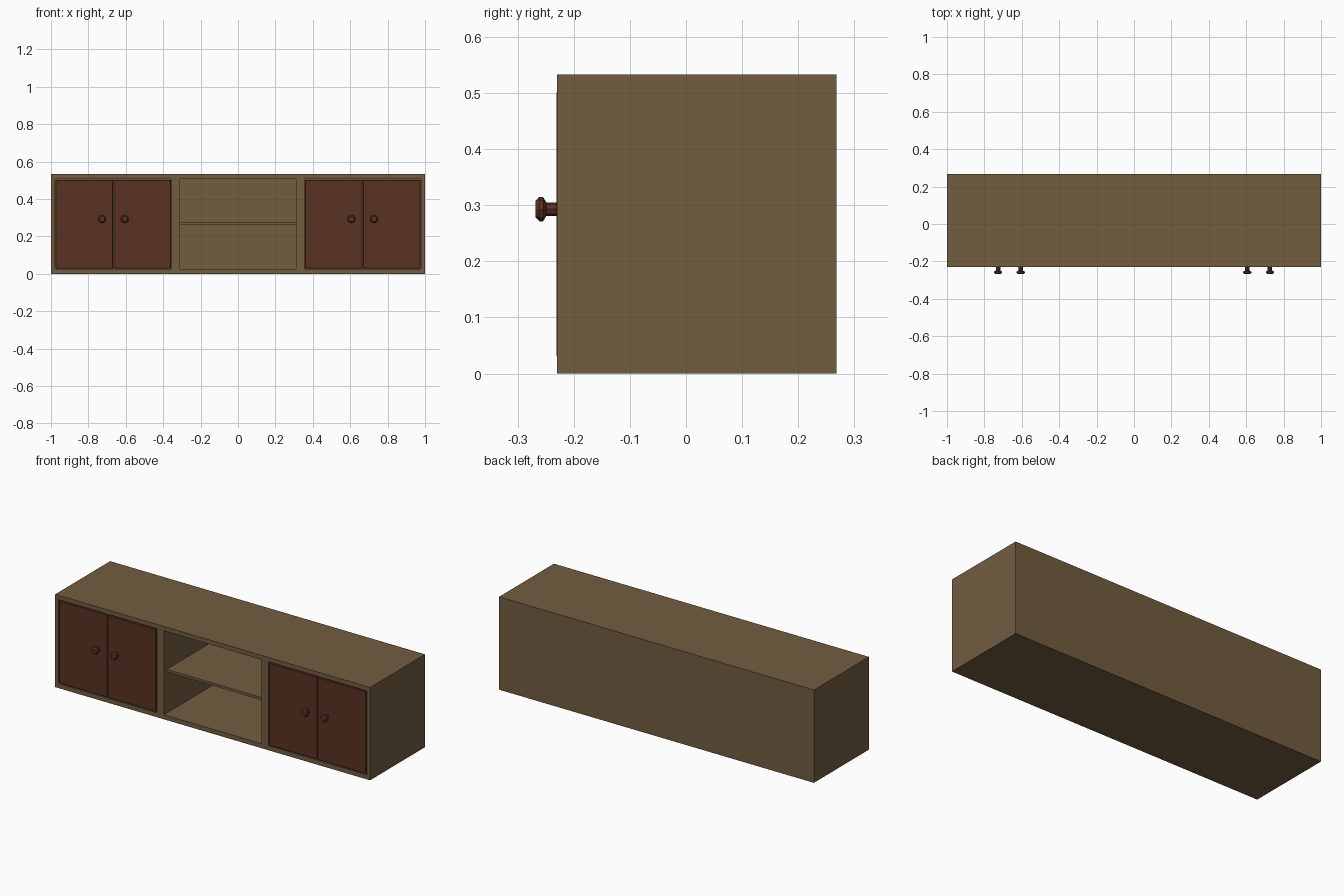
import bpy, bmesh, math
from mathutils import Matrix, Vector

if "Cube" in bpy.data.objects:
    bpy.data.objects.remove(bpy.data.objects["Cube"])


def material(name, rgb):
    m = bpy.data.materials.new(name)
    m.diffuse_color = (*rgb, 1)
    m.use_nodes = True
    m.node_tree.nodes["Principled BSDF"].inputs["Base Color"].default_value = m.diffuse_color
    return m


oak = material("oak brown", (0.171, 0.107, 0.051))
red_wood = material("dark red wood", (0.102, 0.032, 0.016))


def finish(name, bm, mat):
    bmesh.ops.recalc_face_normals(bm, faces=bm.faces)
    mesh = bpy.data.meshes.new(name)
    bm.to_mesh(mesh)
    bm.free()
    ob = bpy.data.objects.new(name, mesh)
    bpy.context.collection.objects.link(ob)
    mesh.materials.append(mat)
    return ob


def box(name, lo, hi, mat, bevel=0):
    bm = bmesh.new()
    lo, hi = Vector(lo), Vector(hi)
    bmesh.ops.create_cube(bm, size=1, matrix=Matrix.Translation((lo + hi) / 2)
                          @ Matrix.Diagonal((*(hi - lo), 1)))
    if bevel:
        bmesh.ops.bevel(bm, geom=bm.edges[:], offset=bevel, segments=1, affect='EDGES')
    return finish(name, bm, mat)


FRONT, BACK, TOP = -0.230, 0.268, 0.533

# Cabinet shell with three compartments cut from the front
shell = box("cabinet_shell", (-1, FRONT, 0), (1, BACK, TOP), oak)
cutters = []
for x0, x1 in ((-0.979, -0.355), (-0.31, 0.31), (0.355, 0.979)):
    c = box("compartment_cutter", (x0, FRONT - 0.1, 0.026), (x1, 0.22, 0.508), oak)
    c.hide_render = True
    mod = shell.modifiers.new("compartment", 'BOOLEAN')
    mod.operation = 'DIFFERENCE'
    mod.solver = 'EXACT'
    mod.object = c
    cutters.append(c)
cut_mesh = bpy.data.meshes.new_from_object(
    shell.evaluated_get(bpy.context.evaluated_depsgraph_get()))
shell.modifiers.clear()
shell.data = cut_mesh
for c in cutters:
    bpy.data.objects.remove(c)

# Middle shelf, set back a little
box("middle_shelf", (-0.31, -0.205, 0.262), (0.31, 0.22, 0.277), oak)

# Knob: stem and flared head turned around the y axis
PROFILE = [(0.012, 0.0), (0.012, 0.019), (0.022, 0.025),
           (0.022, 0.031), (0.015, 0.038)]  # radius, distance from door


def knob(name, x, z, sides=8):
    bm = bmesh.new()
    rings = []
    for r, d in PROFILE:
        rings.append([bm.verts.new((x + r * math.cos(a), FRONT - d, z + r * math.sin(a)))
                      for a in (2 * math.pi * i / sides for i in range(sides))])
    for a, b in zip(rings, rings[1:]):
        for i in range(sides):
            j = (i + 1) % sides
            bm.faces.new((a[i], a[j], b[j], b[i]))
    bm.faces.new(rings[0])
    bm.faces.new(rings[-1])
    finish(name, bm, red_wood)


# Two pairs of doors with knobs near the meeting edges
for side, s in (("left", -1), ("right", 1)):
    for part, a, b, k in (("inner", 0.359, 0.6655, 0.606), ("outer", 0.6675, 0.975, 0.727)):
        x0, x1 = sorted((s * a, s * b))
        box(f"{side}_{part}_door", (x0, FRONT - 0.001, 0.029),
            (x1, FRONT + 0.02, 0.503), red_wood, 0.003)
        knob(f"{side}_{part}_knob", s * k, 0.293)
